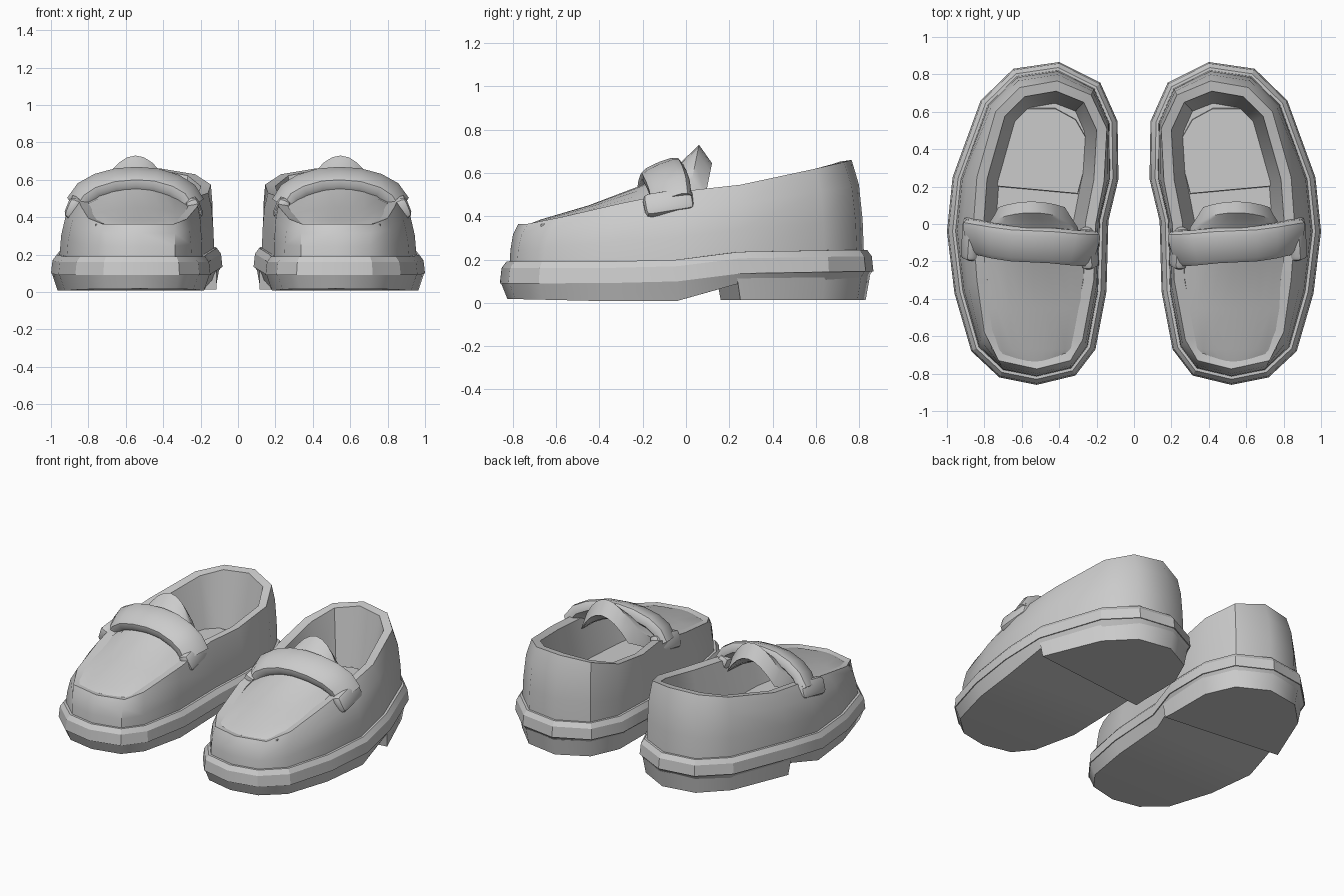
import bpy, bmesh, math
from mathutils import Vector, Matrix

if "Cube" in bpy.data.objects:
    bpy.data.objects.remove(bpy.data.objects["Cube"])


def finish(bm, name, angle=38):
    """Turn a bmesh of one shoe's part into an object mirrored to the other shoe."""
    bmesh.ops.recalc_face_normals(bm, faces=bm.faces)
    me = bpy.data.meshes.new(name)
    bm.to_mesh(me)
    bm.free()
    me.shade_smooth()
    me.set_sharp_from_angle(angle=math.radians(angle))
    ob = bpy.data.objects.new(name, me)
    bpy.context.collection.objects.link(ob)
    ob.modifiers.new("pair", 'MIRROR').use_mirror_merge = False
    return ob


def loft(name, rings, k=0, angle=38):
    """Skin closed rings; ends are capped by strips joining point i with point k - i."""
    bm = bmesh.new()
    vs = [[bm.verts.new(p) for p in r] for r in rings]
    n = len(rings[0])
    for a, b in zip(vs, vs[1:]):
        for i in range(n):
            j = (i + 1) % n
            bm.faces.new((a[i], a[j], b[j], b[i]))
    for r in (vs[0], vs[-1]):
        for i in range(n // 2):
            ids = list(dict.fromkeys([i, i + 1, (k - i - 1) % n, (k - i) % n]))
            if len(ids) > 2:
                bm.faces.new([r[q] for q in ids])
    return finish(bm, name, angle)


def curve_at(pts, y):
    """Piecewise linear height along the shoe."""
    if y <= pts[0][0]:
        return pts[0][1]
    for (a, za), (b, zb) in zip(pts, pts[1:]):
        if y <= b:
            return za + (zb - za) * (y - a) / (b - a)
    return pts[-1][1]


def inset(ring, d, zf):
    """Offset a ring inwards in plan and set its height with zf(point)."""
    out = []
    n = len(ring)
    for i, p in enumerate(ring):
        t = Vector(ring[(i + 1) % n][:2]) - Vector(ring[i - 1][:2])
        t.normalize()
        q = (p[0] - t.y * d, p[1] + t.x * d)
        out.append((q[0], q[1], zf(p, q)))
    return out


# Plan outline: toe, outer side, heel, inner side
OUT = [(.52, -.86), (.72, -.82), (.87, -.68), (.96, -.37), (1.0, -.04), (.97, .25),
       (.82, .66), (.645, .83), (.40, .866), (.18, .755), (.088, .55), (.083, .24),
       (.137, .016), (.147, -.36), (.206, -.67), (.313, -.81)]
WELT = [(-.4, .09), (0, .10), (.24, .135), (.8, .145)]
SOLE = [(-.82, .018), (-.3, .006), (-.07, 0), (.23, .088), (.8, .1)]


def welt_z(h):
    return lambda p, q: curve_at(WELT, p[1]) + h


# Sole with arch
loft("sole", [inset(OUT, .035, lambda p, q: curve_at(SOLE, q[1])),
              inset(OUT, .005, welt_z(.002))])

# Welt band
loft("welt", [inset(OUT, .0, welt_z(0)), inset(OUT, .008, welt_z(.07)),
              inset(OUT, .03, welt_z(.1)), inset(OUT, .07, welt_z(.1))], angle=25)

# Heel block
HEEL = [(.955, .235), (.805, .64), (.635, .81), (.40, .85), (.192, .74), (.102, .54),
        (.1, .24), (.115, .14)]
loft("heel", [inset(HEEL, .02, lambda p, q: .014), inset(HEEL, 0, lambda p, q: .125)], k=-1)

# Upper: base at the welt, bulged wall, rim, inner wall and floor
TOP = [(.52, -.775, .365), (.725, -.73, .365), (.80, -.58, .395), (.84, -.3, .46),
       (.86, -.02, .515), (.84, .25, .545), (.74, .60, .62), (.61, .73, .65),
       (.41, .765, .66), (.23, .69, .63), (.145, .51, .575), (.16, .23, .53),
       (.205, 0, .515), (.215, -.3, .46), (.275, -.62, .39), (.34, -.73, .365)]
base = inset(OUT, .045, welt_z(.09))


def blend(txy, tz):
    return [(a[0] + (b[0] - a[0]) * txy, a[1] + (b[1] - a[1]) * txy,
             a[2] + (b[2] - a[2]) * tz) for a, b in zip(base, TOP)]


rim = inset(TOP, .055, lambda p, q: p[2] - .008)
floor = inset(TOP, .12, lambda p, q: .25)
loft("upper", [base, blend(.1, .35), blend(.4, .73), TOP, rim, floor])

# Raised heel pad inside the shoe
PAD = [(.30, .16), (.735, .2), (.71, .44), (.66, .57), (.57, .62), (.42, .62),
       (.31, .56), (.23, .42)]
loft("insole_pad", [inset(PAD, 0, lambda p, q: .24), inset(PAD, .004, lambda p, q: .275)], k=-1)

# Vamp panel running under the strap into the tongue:
# y, left x, right x, edge z, crown z, thickness offset (y, z)
ROWS = [(-.735, .38, .69, .352, .36, 0, -.05), (-.67, .315, .76, .362, .385, 0, -.05),
        (-.45, .275, .80, .412, .45, 0, -.05), (-.2, .262, .815, .465, .545, .01, -.05),
        (-.05, .30, .79, .50, .625, .03, -.06), (.03, .345, .745, .55, .70, .05, -.075),
        (.06, .37, .725, .58, .73, .06, -.085)]
rings = []
for y, x0, x1, ze, zc, dy, dz in ROWS:
    row = []
    for i in range(9):
        t = i / 4 - 1
        bow = 1 - t * t
        # toe end and tongue end both curve in plan
        yy = y - .03 * t * t * (y > 0) + .03 * t * t * (y < -.7)
        row.append(Vector((x0 + (x1 - x0) * i / 8, yy, ze + (zc - ze) * bow)))
    rings.append(row + [p + Vector((0, dy, dz)) for p in reversed(row)])
loft("vamp_and_tongue", rings, k=-1)

# Padded strap across the instep
PATH = [(.235, -.13, .465), (.275, -.13, .53), (.34, -.125, .57), (.44, -.115, .6),
        (.54, -.11, .608), (.65, -.105, .6), (.75, -.09, .572), (.82, -.075, .532),
        (.865, -.065, .465)]
rings = []
for i, p in enumerate(PATH):
    a, b = PATH[max(i - 1, 0)], PATH[min(i + 1, len(PATH) - 1)]
    t = (Vector(b) - Vector(a)).normalized()
    side = t.cross(Vector((0, 0, 1)))
    side = Vector((0, 1, 0)) - t * t.y
    side.normalize()
    up = t.cross(side)
    side, up = (Matrix.Rotation(math.radians(22), 3, t) @ v for v in (side, up))
    ring = []
    for j in range(12):
        c, s = math.cos(j * math.tau / 12), math.sin(j * math.tau / 12)
        sq = lambda v: math.copysign(abs(v) ** .65, v)
        ring.append(Vector(p) + side * sq(c) * .1 + up * sq(s) * .045)
    rings.append(ring)
loft("strap", rings)

# Rounded end loops holding the strap: centre, lean about y
for name, loc, lean in (("outer_strap_loop", (.875, -.08, .46), -22),
                        ("inner_strap_loop", (.24, -.125, .46), 22)):
    bm = bmesh.new()
    m = (Matrix.Translation(loc) @ Matrix.Rotation(math.radians(lean), 4, 'Y')
         @ Matrix.Rotation(math.radians(10), 4, 'X') @ Matrix.Diagonal((.075, .23, .115, 1)))
    bmesh.ops.create_cube(bm, size=1, matrix=m)
    bmesh.ops.bevel(bm, geom=bm.edges[:], offset=.028, segments=2, profile=.5, affect='EDGES')
    finish(bm, name)
